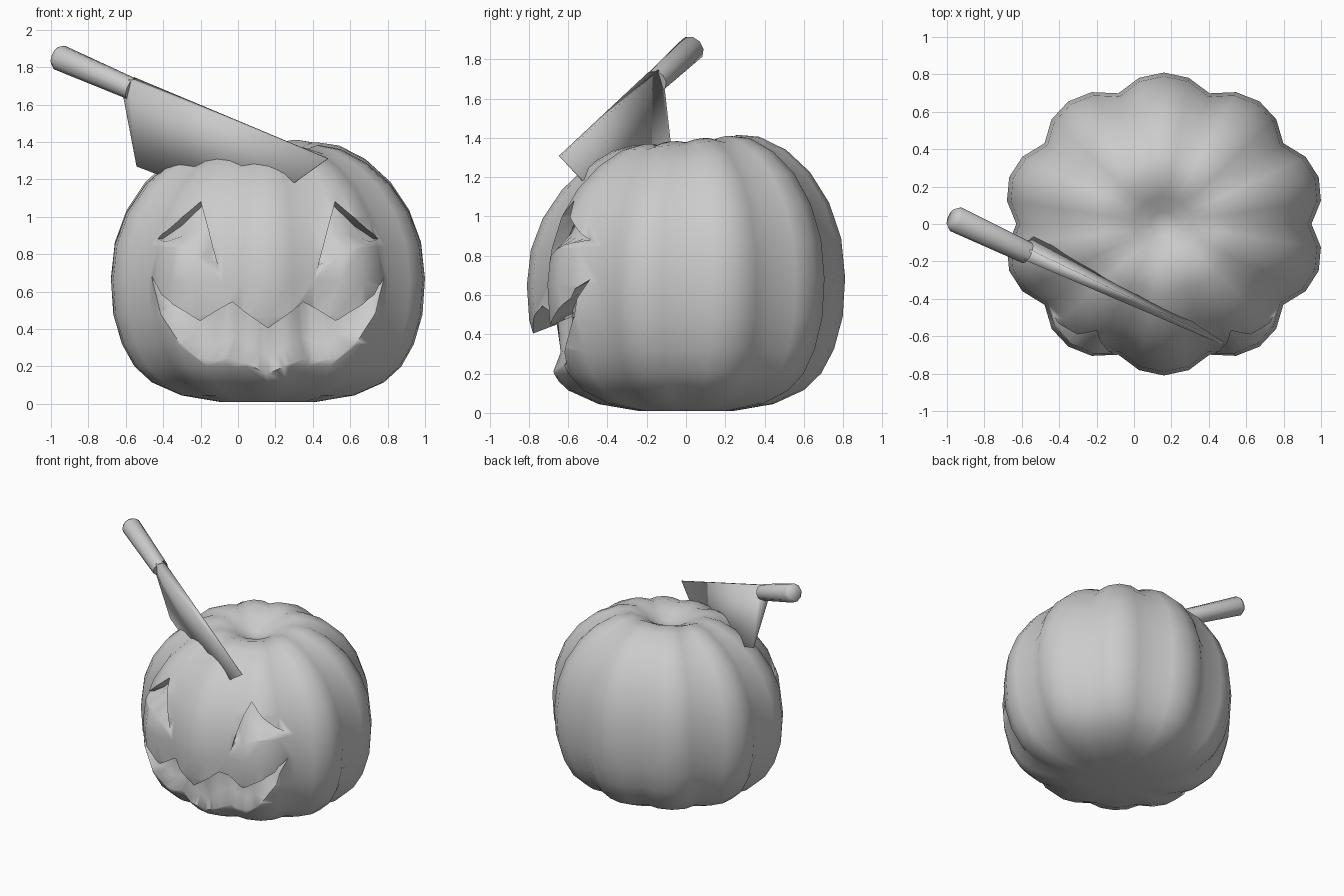
import bpy, bmesh, math
from mathutils import Vector
from mathutils.bvhtree import BVHTree

if "Cube" in bpy.data.objects:
    bpy.data.objects.remove(bpy.data.objects["Cube"])

CX = 0.16          # pumpkin axis
LOBES, PER = 10, 4


def to_object(bm, name):
    bmesh.ops.recalc_face_normals(bm, faces=bm.faces)
    me = bpy.data.meshes.new(name)
    bm.to_mesh(me)
    ob = bpy.data.objects.new(name, me)
    bpy.context.collection.objects.link(ob)
    return ob


def activate(ob):
    bpy.ops.object.select_all(action='DESELECT')
    ob.select_set(True)
    bpy.context.view_layer.objects.active = ob


def smooth(ob, deg):
    activate(ob)
    bpy.ops.object.shade_smooth_by_angle(angle=math.radians(deg))


# Pumpkin body: ribbed revolve of a profile (radius fraction, height)
profile = [(.3, .01), (.55, .045), (.74, .115), (.85, .2), (.93, .32), (.985, .48),
           (1, .67), (.975, .86), (.9, 1.03), (.78, 1.18), (.63, 1.295), (.46, 1.37),
           (.32, 1.39), (.18, 1.345), (.08, 1.295)]


def tilt(y, z):
    return z + 0.1 * y * (z / 1.4) ** 2


bm = bmesh.new()
rings = []
n = LOBES * PER
for q, z in profile:
    ring = []
    amp = 0.093 * min(1, q / 0.6)                  # ribs fade towards the poles
    for i in range(n):
        a = math.pi / 2 + 2 * math.pi * i / n
        k = i % PER
        t = min(k, PER - k) / (PER / 2)            # 0 on a rib, 1 in a groove
        r = q * (1 - amp * t * t)
        y = 0.81 * r * math.sin(a)
        dz = 0.012 * t * t if z > 1.2 and q > .25 else 0
        ring.append(bm.verts.new((CX + 0.87 * r * math.cos(a), y, tilt(y, z - dz))))
    rings.append(ring)
for lo, hi in zip(rings, rings[1:]):
    for i in range(n):
        j = (i + 1) % n
        bm.faces.new((lo[i], lo[j], hi[j], hi[i]))
for ring, z in ((rings[0], .015), (rings[-1], 1.28)):
    c = bm.verts.new((CX, 0, z))
    for i in range(n):
        bm.faces.new((ring[i], ring[(i + 1) % n], c))
bm.normal_update()
tree = BVHTree.FromBMesh(bm)
pumpkin = to_object(bm, "pumpkin")


# Carving cutters: an undercut wall down to a floor that slopes up to the lower lip
def midpoints(pts):
    out = [pts[0]]
    for a, b in zip(pts, pts[1:]):
        out += [((a[0] + b[0]) / 2, (a[1] + b[1]) / 2), b]
    return out


def surface(x, z, depth):
    hit = tree.ray_cast(Vector((x, -2, z)), Vector((0, 1, 0)))[0]
    inward = Vector((CX - x, -hit.y, 0)).normalized()
    return hit + inward * depth


def carve(top, bottom, depth, lift, undercut, name):
    m = len(top)
    pts = top + bottom[-2:0:-1]
    low = [(b[0] + (t[0] - b[0]) * lift, b[1] + (t[1] - b[1]) * lift)
           for t, b in zip(top, bottom)]
    deep = top + low[-2:0:-1]
    bm = bmesh.new()
    front = [bm.verts.new((x, -1.1, z)) for x, z in pts]
    mid = [bm.verts.new(surface(x, z, -0.012)) for x, z in pts]
    back = []
    for i, (x, z) in enumerate(deep):
        d = depth if i < m else depth * 0.75
        up = undercut if i < m else 0
        if i in (0, m - 1):
            d, up = 0.03, 0
        back.append(bm.verts.new(surface(x, z, d) + Vector((0, 0, up))))
    size = len(pts)
    for a, b in ((front, mid), (mid, back)):
        for i in range(size):
            j = (i + 1) % size
            bm.faces.new((a[i], a[j], b[j], b[i]))
    for loop in (front, back):
        def lower(i):
            return loop[i] if i in (0, m - 1) else loop[size - i]
        for i in range(m - 1):
            quad = [loop[i], loop[i + 1], lower(i + 1), lower(i)]
            bm.faces.new(list(dict.fromkeys(quad)))
    cutter = to_object(bm, name)
    cutter.hide_render = True
    mod = pumpkin.modifiers.new(name, 'BOOLEAN')
    mod.object, mod.operation, mod.solver = cutter, 'DIFFERENCE', 'EXACT'
    activate(pumpkin)
    bpy.ops.object.modifier_apply(modifier=name)
    bpy.data.objects.remove(cutter)


def side(pts, s):
    return [(CX + s * x, z) for x, z in pts]


# Eyes
eye_top = midpoints([(.27, .74), (.315, .91), (.36, 1.08), (.475, .98), (.59, .88)])
eye_low = midpoints([(.27, .74), (.35, .775), (.43, .81), (.51, .845), (.59, .88)])
for s, nm in ((1, "eye_cut_right"), (-1, "eye_cut_left")):
    carve(side(eye_top, s), side(eye_low, s), 0.10, 0.4, 0.02, nm)

# Mouth (half outline, mirrored)
m_top = midpoints([(0, .40), (.10, .47), (.19, .54), (.28, .49), (.36, .44),
                   (.48, .51), (.57, .58), (.62, .68)])
m_low = midpoints([(0, .15), (.10, .20), (.20, .23), (.28, .22), (.38, .24),
                   (.50, .36), (.575, .48), (.62, .68)])
carve(side(m_top, -1)[:0:-1] + side(m_top, 1),
      side(m_low, -1)[:0:-1] + side(m_low, 1), 0.12, 0.4, 0.05, "mouth_cut")
smooth(pumpkin, 66)

# Knife blade: outline thick at the spine, thin at the edge and tip
outline = [((-.57, -.165, 1.74), .032), ((.48, -.64, 1.31), .008), ((.09, -.385, 1.03), .004),
           ((-.54, -.07, 1.27), .005), ((-.60, -.13, 1.64), .026)]
p = [Vector(c) for c, _ in outline]
nrm = (p[1] - p[0]).cross(p[3] - p[0]).normalized()
bm = bmesh.new()
fa = [bm.verts.new(v + nrm * w) for v, (_, w) in zip(p, outline)]
fb = [bm.verts.new(v - nrm * w) for v, (_, w) in zip(p, outline)]
for i in range(5):
    j = (i + 1) % 5
    bm.faces.new((fa[i], fa[j], fb[j], fb[i]))
for f in (fa, fb):
    bm.faces.new((f[0], f[3], f[4]))
    bm.faces.new((f[0], f[1], f[2], f[3]))
smooth(to_object(bm, "knife_blade"), 100)

# Knife handle: tapered rod with a slightly rounded butt
butt, neck = Vector((-.963, .03, 1.855)), Vector((-.57, -.155, 1.685))
axis = (neck - butt).normalized()
u = axis.cross(Vector((0, 0, 1))).normalized()
v = axis.cross(u)
bm = bmesh.new()
loops = []
for d, r in ((-.015, .05), (.01, .07), ((neck - butt).length, .06)):
    loops.append([bm.verts.new(butt + axis * d + (u * math.cos(a) + v * math.sin(a)) * r)
                  for a in (2 * math.pi * i / 10 for i in range(10))])
for a, b in zip(loops, loops[1:]):
    for i in range(10):
        j = (i + 1) % 10
        bm.faces.new((a[i], a[j], b[j], b[i]))
bm.faces.new(loops[0])
bm.faces.new(loops[-1])
smooth(to_object(bm, "knife_handle"), 60)
